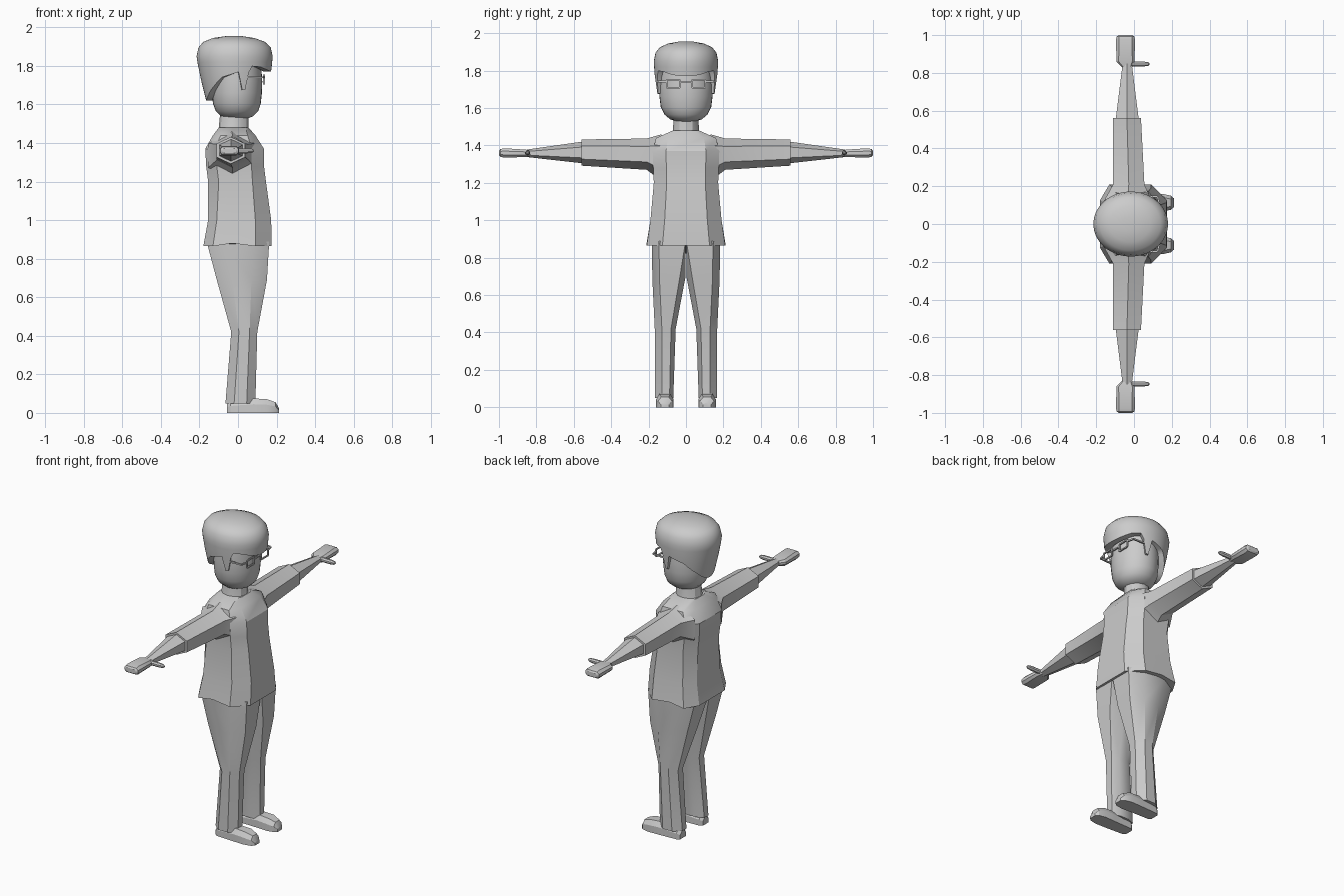
import bpy, bmesh, math
from mathutils import Vector

if "Cube" in bpy.data.objects:
    bpy.data.objects.remove(bpy.data.objects["Cube"])

grey = bpy.data.materials.new("plain grey")
grey.diffuse_color = (0.6, 0.6, 0.6, 1)
grey.use_nodes = True
grey.node_tree.nodes["Principled BSDF"].inputs["Base Color"].default_value = grey.diffuse_color


def finish(name, bm, angle=30):
    bmesh.ops.recalc_face_normals(bm, faces=bm.faces)
    mesh = bpy.data.meshes.new(name)
    bm.to_mesh(mesh)
    bm.free()
    obj = bpy.data.objects.new(name, mesh)
    bpy.context.collection.objects.link(obj)
    mesh.materials.append(grey)
    bpy.ops.object.select_all(action='DESELECT')
    bpy.context.view_layer.objects.active = obj
    obj.select_set(True)
    bpy.ops.object.shade_smooth_by_angle(angle=math.radians(angle))
    return obj


def loft(name, rings, angle=30):
    """Skin a list of equal-length point rings and cap both ends."""
    bm = bmesh.new()
    rows = [[bm.verts.new(p) for p in ring] for ring in rings]
    n = len(rows[0])
    for a, b in zip(rows, rows[1:]):
        for i in range(n):
            j = (i + 1) % n
            bm.faces.new((a[i], a[j], b[j], b[i]))
    bm.faces.new(rows[0])
    bm.faces.new(rows[-1])
    return finish(name, bm, angle)


def octagon(a0, a1, b0, b1, ca, cb0, cb1):
    """Chamfered rectangle in two axes."""
    return [(a1, b0 + cb0), (a1, b1 - cb1), (a1 - ca, b1), (a0 + ca, b1),
            (a0, b1 - cb1), (a0, b0 + cb0), (a0 + ca, b0), (a1 - ca, b0)]


def ellipse(x0, x1, w, z, n=32):
    c, r = (x0 + x1) / 2, (x1 - x0) / 2
    return [(c + r * math.cos(2 * math.pi * i / n),
             w * math.sin(2 * math.pi * i / n), z) for i in range(n)]


def bar(name, p, q, t):
    """Thin square bar between two points."""
    p, q = Vector(p), Vector(q)
    d = (q - p).normalized()
    up = Vector((1, 0, 0)) if abs(d.z) > 0.9 else Vector((0, 0, 1))
    s = d.cross(up).normalized() * t / 2
    u = s.cross(d).normalized() * t / 2
    return loft(name, [[c + s + u, c - s + u, c - s - u, c + s - u] for c in (p, q)])


# Torso: ten-sided jacket, raised a little at the side seam of the hem
def torso_ring(z, xb, xf, w, sb, sf, lift=0):
    k = w * 0.6
    half = [(xf, k, z), (sf, w, z), ((sb + sf) / 2 - 0.01, w, z + lift), (sb, w, z), (xb, k, z)]
    return half + [(x, -y, h) for x, y, h in reversed(half)]


loft("jacket", [torso_ring(*r) for r in [
    (0.865, -0.18, 0.175, 0.21, -0.13, 0.09, 0.015),
    (1.0, -0.155, 0.172, 0.19, -0.11, 0.09),
    (1.2, -0.155, 0.145, 0.172, -0.10, 0.075),
    (1.28, -0.165, 0.135, 0.175, -0.11, 0.07),
    (1.37, -0.17, 0.135, 0.178, -0.12, 0.07),
    (1.44, -0.13, 0.09, 0.16, -0.09, 0.05),
    (1.48, -0.10, 0.055, 0.07, -0.08, 0.04)]])

# Neck
loft("neck", [ellipse(-0.105, 0.06, 0.078, 1.45, 12),
              ellipse(-0.10, 0.055, 0.07, 1.48, 12),
              ellipse(-0.09, 0.055, 0.064, 1.58, 12)])

# Head: rounded chin and straight cheeks
loft("head", [ellipse(*r) for r in [
    (-0.06, 0.045, 0.04, 1.525), (-0.09, 0.08, 0.085, 1.54),
    (-0.115, 0.105, 0.115, 1.565), (-0.13, 0.118, 0.135, 1.605),
    (-0.135, 0.124, 0.142, 1.66), (-0.135, 0.126, 0.145, 1.72),
    (-0.13, 0.12, 0.14, 1.80)]])

# Hair: dome whose lower edge follows nape, sideburn and fringe
PROFILE = [(1.62, -0.165, 0.15, 0.15), (1.70, -0.185, 0.16, 0.158),
           (1.78, -0.205, 0.173, 0.168), (1.85, -0.215, 0.18, 0.172),
           (1.895, -0.205, 0.17, 0.163), (1.925, -0.18, 0.14, 0.14),
           (1.945, -0.13, 0.085, 0.095), (1.955, -0.06, 0.02, 0.04)]
EDGE = [(-1, 1.62), (-0.8, 1.67), (-0.4, 1.74), (0.12, 1.77), (0.16, 1.675),
        (0.34, 1.68), (0.4, 1.80), (0.7, 1.795), (1, 1.77)]


def lerp_table(table, t):
    for a, b in zip(table, table[1:]):
        if t <= b[0]:
            f = max(0, (t - a[0]) / (b[0] - a[0]))
            return [p + (q - p) * f for p, q in zip(a[1:], b[1:])]
    return list(table[-1][1:])


def hair_point(th, z, k=1):
    xb, xf, w = lerp_table(PROFILE, z)
    return ((xb + xf) / 2 + k * (xf - xb) / 2 * math.cos(th), k * w * math.sin(th), z)


angles = [2 * math.pi * i / 64 for i in range(64)]
edges = [lerp_table(EDGE, math.cos(t))[0] for t in angles]
hair = [[hair_point(t, 1.80, 0.6) for t in angles],
        [hair_point(t, e, 0.8) for t, e in zip(angles, edges)]]
for f in (0, 0.5, 1):
    hair.append([hair_point(t, e + (1.82 - e) * f) for t, e in zip(angles, edges)])
hair += [[hair_point(t, r[0]) for t in angles] for r in PROFILE[3:]]
loft("hair", hair, 40)

# Glasses bridge
bar("glasses_bridge", (0.135, -0.03, 1.738), (0.135, 0.03, 1.738), 0.008)

for s, side in ((1, "left"), (-1, "right")):
    # Glasses: square rim and temple bar
    y0, y1, z0, z1, x = 0.033 * s, 0.103 * s, 1.708, 1.752, 0.135
    corners = [(x, y0, z0), (x, y1, z0), (x, y1, z1), (x, y0, z1)]
    for i in range(4):
        bar(f"{side}_glasses_rim_{i + 1}", corners[i], corners[(i + 1) % 4], 0.008)
    bar(f"{side}_glasses_hinge", (x, y1, 1.742), (0.125, 0.145 * s, 1.742), 0.009)
    bar(f"{side}_glasses_temple", (0.125, 0.145 * s, 1.742), (0.02, 0.15 * s, 1.742), 0.009)

    # Arms: six-sided sleeve and forearm, ridge on top
    def arm_ring(y, x0, x1, z0, z1):
        xm, q = (x0 + x1) / 2, (z1 - z0) / 4
        return [(xm, y * s, z1), (x1, y * s, z1 - q), (x1, y * s, z0 + q),
                (xm, y * s, z0), (x0, y * s, z0 + q), (x0, y * s, z1 - q)]

    loft(f"{side}_sleeve", [arm_ring(*r) for r in [
        (0.13, -0.155, 0.09, 1.21, 1.46), (0.21, -0.11, 0.055, 1.27, 1.437),
        (0.56, -0.112, 0.037, 1.292, 1.432)]])
    loft(f"{side}_forearm", [arm_ring(*r) for r in [
        (0.53, -0.10, 0.028, 1.302, 1.424), (0.85, -0.06, -0.012, 1.338, 1.378)]])

    # Hand and thumb
    def hand_ring(y, x0, x1, z0, z1):
        c = (z1 - z0) * 0.3
        return [(a, y * s, b) for a, b in octagon(x0, x1, z0, z1, c, c, c)]

    loft(f"{side}_hand", [hand_ring(*r) for r in [
        (0.83, -0.065, -0.01, 1.342, 1.373), (0.86, -0.093, 0.003, 1.338, 1.378),
        (0.975, -0.095, 0.005, 1.335, 1.385), (0.993, -0.092, 0.002, 1.34, 1.38),
        (1.0, -0.08, -0.01, 1.348, 1.372)]])
    loft(f"{side}_thumb", [[(tx, a * s, b) for a, b in
                            octagon(0.847 - h, 0.847 + h, 1.36 - h, 1.36 + h, h * .6, h * .6, h * .6)]
                           for tx, h in ((-0.02, 0.013), (0.05, 0.013), (0.075, 0.010), (0.083, 0.004))])

    # Trouser legs
    def leg_ring(z, xb, xf, yi, yo, ci, ca):
        return [(a, b * s, z) for a, b in octagon(xb, xf, yi, yo, ca, ci, 0.038)]

    loft(f"{side}_trouser_leg", [leg_ring(*r) for r in [
        (0.05, -0.065, 0.09, 0.068, 0.167, 0.02, 0.045),
        (0.42, -0.035, 0.10, 0.055, 0.167, 0.025, 0.04),
        (0.69, -0.11, 0.15, 0.004, 0.18, 0.03, 0.08),
        (0.89, -0.163, 0.162, 0.0, 0.182, 0.002, 0.08)]])

    # Shoes
    def shoe_ring(x, yi, yo, h):
        return [(x, a * s, b) for a, b in
                [(yi, 0), (yo, 0), (yo, h * 0.6), (yo - 0.018, h), (yi + 0.018, h), (yi, h * 0.6)]]

    loft(f"{side}_shoe", [shoe_ring(*r) for r in [
        (-0.058, 0.085, 0.14, 0.045), (-0.04, 0.073, 0.152, 0.06), (0.08, 0.07, 0.158, 0.075),
        (0.15, 0.066, 0.16, 0.071), (0.195, 0.075, 0.15, 0.055), (0.212, 0.09, 0.135, 0.025)]])
